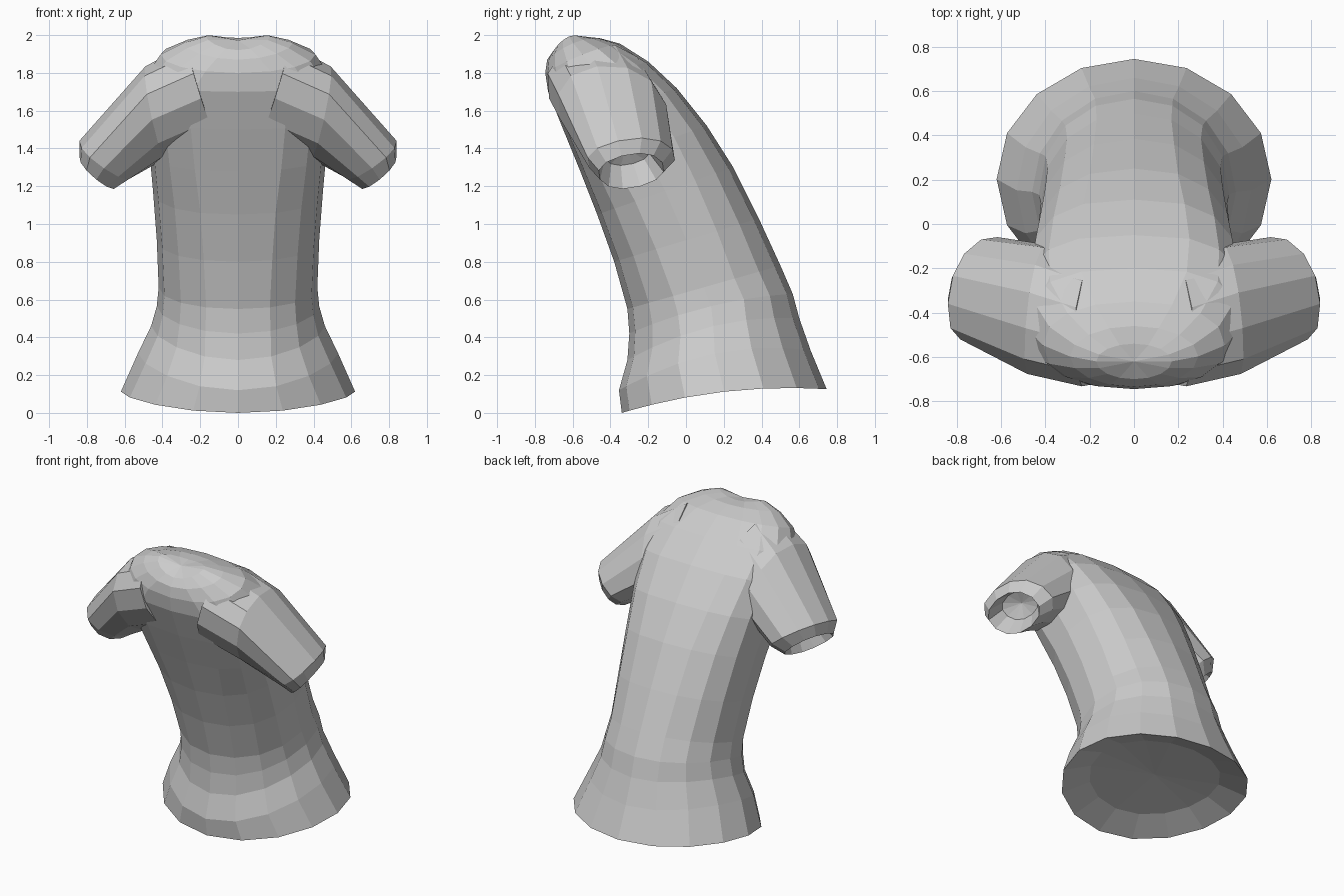
import bpy, bmesh
from math import sin, cos, tau, copysign
from mathutils import Vector as V

if "Cube" in bpy.data.objects:
    bpy.data.objects.remove(bpy.data.objects["Cube"])


def power(v, e):
    return copysign(abs(v) ** e, v) if abs(v) > 1e-6 else 0


def loft(name, rings, n, dips):
    """Closed tube through rings (back, front, half-width vector, side lift, squareness)."""
    bm = bmesh.new()
    loops = []
    for a, b, w, lift, e in rings:
        a, b, w = V(a), V(b), V(w)
        loops.append([bm.verts.new((a + b) / 2 + (a - b) / 2 * power(cos(t), e)
                                   + w * power(sin(t), e) + V((0, 0, lift * sin(t) ** 2)))
                      for t in (tau * i / n for i in range(n))])
    for p, q in zip(loops, loops[1:]):
        for i in range(n):
            j = (i + 1) % n
            bm.faces.new((p[i], p[j], q[j], q[i]))
    # sunken fan at either end
    for loop, dip in ((loops[0], dips[0]), (loops[-1], dips[1])):
        mid = sum((v.co for v in loop), V((0, 0, 0))) / n
        inner = [bm.verts.new(v.co.lerp(mid, .3) + V(dip) * .8) for v in loop]
        c = bm.verts.new(mid + V(dip))
        for i in range(n):
            j = (i + 1) % n
            bm.faces.new((loop[i], loop[j], inner[j], inner[i]))
            bm.faces.new((inner[i], inner[j], c))
    bmesh.ops.recalc_face_normals(bm, faces=bm.faces)
    me = bpy.data.meshes.new(name)
    bm.to_mesh(me)
    bm.free()
    ob = bpy.data.objects.new(name, me)
    bpy.context.collection.objects.link(ob)
    return ob


# Leaning torso: back y, back z, front y, front z, half width, side lift, squareness
body = [(.745, .125, -.34, 0, .62, .05, 1), (.66, .33, -.355, .12, .53, .09, 1),
        (.60, .50, -.31, .28, .46, .07, 1), (.565, .63, -.30, .42, .43, .04, .95),
        (.50, .78, -.31, .55, .42, 0, .95), (.385, 1.03, -.38, .80, .43, 0, .9),
        (.25, 1.30, -.47, 1.05, .45, 0, .85), (.11, 1.52, -.56, 1.28, .47, 0, .75),
        (-.05, 1.72, -.65, 1.50, .49, 0, .7), (-.20, 1.86, -.73, 1.70, .49, 0, .75),
        (-.35, 1.955, -.745, 1.80, .41, .02, .9), (-.46, 1.985, -.735, 1.87, .29, .03, 1),
        (-.54, 1.985, -.70, 1.92, .17, .04, 1)]
shirt = loft("shirt", [((0, yb, zb), (0, yf, zf), (w, 0, 0), l, e)
                       for yb, zb, yf, zf, w, l, e in body], 16, ((0, 0, .08), (0, 0, 0)))

# Short sleeves with a narrowed, hollow cuff: top, bottom, half-width vector
arm = [((.27, -.53, 1.95), (.12, -.38, 1.48), (0, .27, .05)),
       ((.49, -.47, 1.835), (.38, -.30, 1.35), (-.02, .28, .04)),
       ((.84, -.36, 1.44), (.56, -.22, 1.25), (-.01, .22, .05)),
       ((.84, -.34, 1.36), (.64, -.24, 1.20), (-.01, .165, .045))]
for s in (1, -1):
    rings = [[(s * x, y, z) for x, y, z in r] + [0, .9] for r in arm]
    sleeve = loft("sleeve", rings, 12, ((0, 0, 0), (-.09 * s, -.03, .12)))
    sleeve.hide_render = True
    mod = shirt.modifiers.new("join_sleeve", 'BOOLEAN')
    mod.operation, mod.solver, mod.object = 'UNION', 'EXACT', sleeve

# Apply the union and remove the joined sleeves
dg = bpy.context.evaluated_depsgraph_get()
me = bpy.data.meshes.new_from_object(shirt.evaluated_get(dg))
shirt.modifiers.clear()
shirt.data = me
for ob in list(bpy.data.objects):
    if ob.name.startswith("sleeve"):
        bpy.data.objects.remove(ob)
